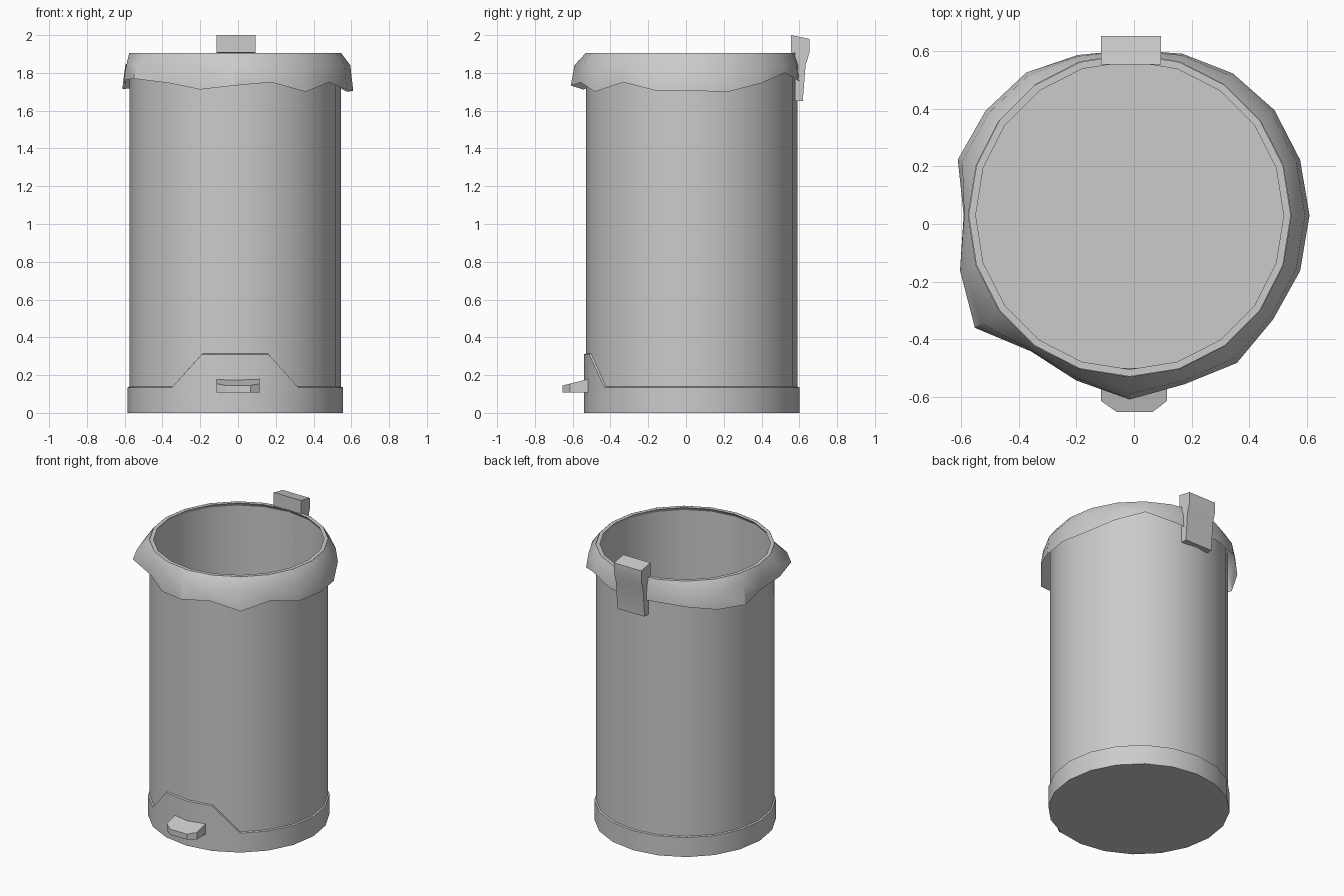
import bpy
import bmesh
from math import cos, sin, radians

if "Cube" in bpy.data.objects:
    bpy.data.objects.remove(bpy.data.objects["Cube"])

N = 20
CX, CY = -0.015, 0.03


def finish(name, bm, normals=True):
    if normals:
        bmesh.ops.recalc_face_normals(bm, faces=bm.faces)
    me = bpy.data.meshes.new(name)
    bm.to_mesh(me)
    bm.free()
    ob = bpy.data.objects.new(name, me)
    bpy.context.collection.objects.link(ob)
    bpy.ops.object.select_all(action='DESELECT')
    ob.select_set(True)
    bpy.context.view_layer.objects.active = ob
    bpy.ops.object.shade_smooth_by_angle(angle=radians(30))
    return ob


def as_list(v):
    return v if isinstance(v, list) else [v] * N


def lathe(name, rings, cap_start=False, cap_end=False):
    """Bridge 20-sided rings of (radius, z); either may vary per corner."""
    bm = bmesh.new()
    loops = []
    for r, z in rings:
        r, z = as_list(r), as_list(z)
        loops.append([bm.verts.new((CX + r[i] * cos(radians(18 * i)),
                                    CY + r[i] * sin(radians(18 * i)), z[i]))
                      for i in range(N)])
    for a, b in zip(loops, loops[1:]):
        for i in range(N):
            j = (i + 1) % N
            bm.faces.new((a[i], a[j], b[j], b[i]))
    if cap_start:
        bm.faces.new(loops[0])
    if cap_end:
        bm.faces.new(loops[-1])
    return finish(name, bm)


def extrude(name, pts, axis, lo, hi):
    """Prism from a 2D outline: axis 'x' uses (y, z), axis 'z' uses (x, y)."""
    bm = bmesh.new()
    place = (lambda p, d: (d, *p)) if axis == 'x' else (lambda p, d: (*p, d))
    vs = [bm.verts.new(place(p, lo)) for p in pts]
    face = bm.faces.new(vs)
    ext = bmesh.ops.extrude_face_region(bm, geom=[face])
    for v in ext['geom']:
        if isinstance(v, bmesh.types.BMVert):
            v.co['xyz'.index(axis)] = hi
    return bm


# hollow bin body with a narrow inward rim
lathe("bin_body", [(0.56, 0.01), (0.56, 1.905), (0.535, 1.905),
                   (0.552, 1.88), (0.552, 0.03)], True, True)

# base band, raised at the front around the pedal
top = [0.135] * N
top[14] = top[15] = top[16] = 0.31
lathe("base_band", [(0.57, 0.0), (0.57, top),
                    (0.56, [t + 0.004 for t in top])], True)

# liner bag folded over the rim, with an uneven hem
hem_r = [.625, .623, .622, .61, .591, .575, .586, .613, .619, .628,
         .577, .62, .665, .584, .603, .64, .617, .634, .616, .623]
hem_z = [1.705, 1.70, 1.745, 1.80, 1.76, 1.75, 1.76, 1.75, 1.72, 1.715,
         1.74, 1.76, 1.77, 1.745, 1.712, 1.733, 1.75, 1.70, 1.75, 1.707]
mid_r = [0.563 + 0.72 * (r - 0.56) for r in hem_r]
lathe("liner_bag", [(0.561, 1.905), (mid_r, 1.84), (hem_r, hem_z)])

# lid hinge at the back
finish("lid_hinge", extrude("lid_hinge", [
    (0.555, 2.0), (0.653, 1.98), (0.653, 1.905), (0.633, 1.84),
    (0.618, 1.65), (0.576, 1.65), (0.578, 1.906), (0.555, 1.908)],
    'x', -0.115, 0.093))

# foot pedal, top sloping up towards the bin
bm = extrude("foot_pedal", [
    (-0.115, -0.50), (-0.115, -0.615), (-0.06, -0.653),
    (0.065, -0.653), (0.115, -0.615), (0.115, -0.50)], 'z', 0.107, 0.18)
for v in bm.verts:
    if v.co.z > 0.15:
        v.co.z = 0.145 + 0.25 * (v.co.y + 0.653)
finish("foot_pedal", bm)
